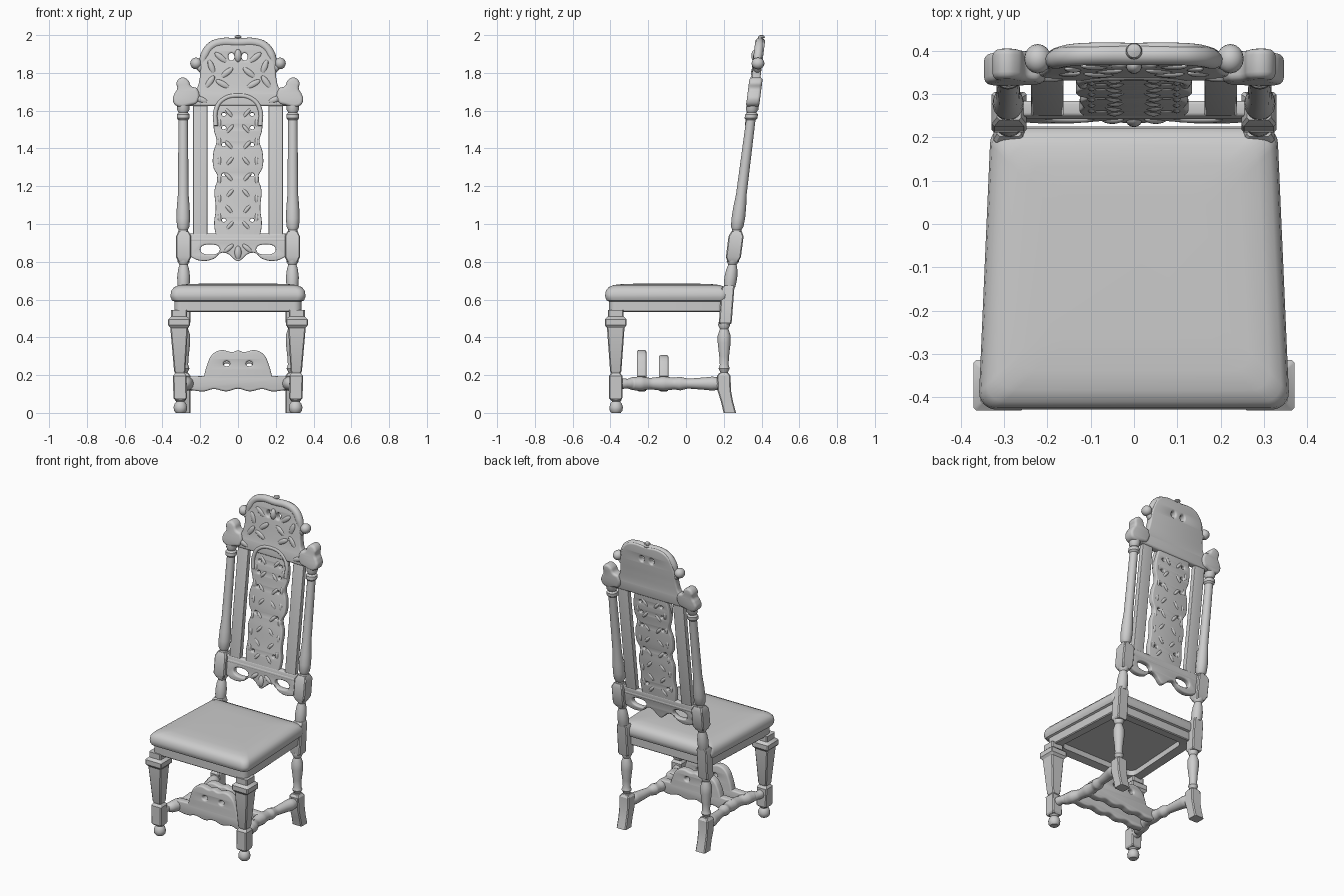
import bpy, bmesh
from math import radians, pi, cos, sin
from mathutils import Matrix


def lean(z):
    return 0.235 + 0.127 * (z - 0.7)      # backward slope of the chair back


def finish(name, mesh, mirror=False, angle=38):
    bm = bmesh.new()
    bm.from_mesh(mesh)
    bmesh.ops.remove_doubles(bm, verts=bm.verts, dist=0.0002)
    bmesh.ops.recalc_face_normals(bm, faces=bm.faces)
    bm.to_mesh(mesh)
    bm.free()
    mesh.shade_smooth()
    mesh.set_sharp_from_angle(angle=radians(angle))
    ob = bpy.data.objects.new(name, mesh)
    bpy.context.collection.objects.link(ob)
    if mirror:
        ob.modifiers.new("mirror", 'MIRROR').use_mirror_merge = False
    return ob


def loft(name, rings, mirror=False, angle=38):
    """Skin a list of closed rings of points and cap both ends."""
    bm = bmesh.new()
    vs = [[bm.verts.new(p) for p in ring] for ring in rings]
    n = len(rings[0])
    for a, b in zip(vs, vs[1:]):
        for i in range(n):
            j = (i + 1) % n
            bm.faces.new((a[i], a[j], b[j], b[i]))
    bm.faces.new(vs[0][::-1])
    bm.faces.new(vs[-1])
    me = bpy.data.meshes.new(name)
    bm.to_mesh(me)
    bm.free()
    return finish(name, me, mirror, angle)


def lathe(name, prof, x, y, mirror=True, n=24):
    """Turned part; y is a number or a function of z."""
    fy = y if callable(y) else (lambda z: y)
    loft(name, [[(x + r * cos(2 * pi * i / n), fy(z) + r * sin(2 * pi * i / n), z)
                 for i in range(n)] for r, z in prof], mirror)


def block(name, secs):
    """Squared part with chamfered corners: (z, x, y, half x, half y)."""
    rings = []
    for z, x, y, a, b in secs:
        c = 0.006
        rings.append([(x + u, y + v, z) for u, v in (
            (a, c - b), (a, b - c), (a - c, b), (c - a, b),
            (-a, b - c), (-a, c - b), (c - a, -b), (a - c, -b))])
    loft(name, rings, True, 30)


def curve_mesh(name, splines, cyclic, **props):
    cu = bpy.data.curves.new(name, 'CURVE')
    for k, v in props.items():
        setattr(cu, k, v)
    for pts in splines:
        sp = cu.splines.new('BEZIER')
        sp.bezier_points.add(len(pts) - 1)
        sp.use_cyclic_u = cyclic
        for bp, (co, r, kind) in zip(sp.bezier_points, pts):
            bp.co, bp.radius = co, r
            bp.handle_left_type = bp.handle_right_type = kind
    ob = bpy.data.objects.new(name, cu)
    bpy.context.collection.objects.link(ob)
    bpy.context.view_layer.update()
    dg = bpy.context.evaluated_depsgraph_get()
    me = bpy.data.meshes.new_from_object(ob.evaluated_get(dg))
    bpy.data.objects.remove(ob)
    return me


def plate(name, pts, y, t, holes=(), sym=True, bev=0.008):
    """Sawn board from an x,z outline (a third entry marks a corner)."""
    if sym:
        pts = pts + [(-p[0],) + tuple(p[1:]) for p in reversed(pts) if p[0] > 0]
    spl = [[((p[0], p[1], 0), 1, 'VECTOR' if len(p) > 2 else 'AUTO') for p in pts]]
    for hx, hz, rx, rz in holes:
        for s in (1, -1):
            spl.append([((s * hx + rx * cos(a * pi / 2), hz + rz * sin(a * pi / 2), 0), 1, 'AUTO')
                        for a in range(4)])
    me = curve_mesh(name, spl, True, dimensions='2D', fill_mode='BOTH', extrude=t / 2 - bev,
                    bevel_depth=bev, offset=-bev, bevel_resolution=2, resolution_u=6)
    fy = y if callable(y) else (lambda z: y)
    for v in me.vertices:
        x, z, d = v.co
        v.co = (x, fy(z) - d, z)
    finish(name, me, not sym)


def tube(name, pts, mirror=False):
    me = curve_mesh(name, [[((x, y, z), r, 'AUTO') for x, y, z, r in pts]], False,
                    dimensions='3D', bevel_depth=1.0, bevel_resolution=4,
                    use_fill_caps=True, resolution_u=6)
    finish(name, me, mirror)


def beads(name, items):
    """Carved lumps on the back: (x, z, y offset, rx, ry, rz, tilt)."""
    bm = bmesh.new()
    for x, z, dy, rx, ry, rz, tilt in items:
        m = (Matrix.Translation((x, lean(z) + dy, z)) @ Matrix.Rotation(radians(tilt), 4, 'Y')
             @ Matrix.Diagonal((rx, ry, rz, 1)))
        bmesh.ops.create_uvsphere(bm, u_segments=16, v_segments=10, radius=1, matrix=m)
    me = bpy.data.meshes.new(name)
    bm.to_mesh(me)
    bm.free()
    finish(name, me, True)


# Seat: hollow frame below, domed cushion above
def seat_ring(inset, z, r=0.04):
    f, b, y0, y1 = 0.357 - inset, 0.332 - inset, -0.428 + inset, 0.225 - inset
    out = []
    for k, (cx, cy) in enumerate(((b - r, y1 - r), (r - b, y1 - r), (r - f, y0 + r), (f - r, y0 + r))):
        for i in range(7):
            a = (k + i / 6) * pi / 2
            out.append((cx + r * cos(a), cy + r * sin(a), z))
    return out


loft("seat", [seat_ring(*s) for s in (
    (0.08, 0.575), (0.08, 0.54), (0.025, 0.535), (0.02, 0.54), (0.02, 0.59), (0.008, 0.595),
    (0.001, 0.61), (0, 0.625), (0.004, 0.648), (0.018, 0.665), (0.045, 0.677),
    (0.09, 0.682), (0.16, 0.684))])

# Front legs
lathe("front_foot", [(0.024, 0), (0.034, 0.012), (0.036, 0.03), (0.03, 0.05), (0.021, 0.06),
                     (0.029, 0.068), (0.029, 0.08)], 0.305, -0.37)
block("front_leg", [(z, 0.305 + 0.007 * min(1, z / 0.45), -0.372, h, h) for z, h in (
    (0.07, 0.03), (0.08, 0.036), (0.195, 0.036), (0.21, 0.025), (0.222, 0.03), (0.43, 0.045),
    (0.45, 0.046), (0.465, 0.058), (0.495, 0.058), (0.51, 0.042), (0.545, 0.042))])

# Back legs
block("back_foot", [(0, 0.285, 0.232, 0.034, 0.033), (0.06, 0.285, 0.217, 0.033, 0.032),
                    (0.12, 0.285, 0.202, 0.034, 0.036), (0.195, 0.285, 0.2, 0.034, 0.036),
                    (0.21, 0.285, 0.2, 0.024, 0.026)])
lathe("back_leg", [(0.026, 0.2), (0.02, 0.215), (0.03, 0.235), (0.023, 0.255), (0.026, 0.3),
                   (0.034, 0.37), (0.034, 0.41), (0.022, 0.445), (0.032, 0.465), (0.03, 0.48)],
      0.287, 0.202)
block("seat_post", [(0.47, 0.288, 0.208, 0.03, 0.03), (0.48, 0.288, 0.208, 0.036, 0.034),
                    (0.66, 0.288, 0.222, 0.036, 0.034), (0.675, 0.288, 0.23, 0.028, 0.028)])

# Turned back posts
lathe("lower_baluster", [(0.03, 0.665), (0.033, 0.69), (0.034, 0.72), (0.029, 0.76),
                         (0.022, 0.785), (0.032, 0.8), (0.032, 0.82)], 0.288, lean)
block("post_block", [(z, 0.288, lean(z), h, h) for z, h in (
    (0.8, 0.028), (0.825, 0.04), (0.935, 0.04), (0.96, 0.028))])
lathe("back_column", [(0.028, 0.95), (0.024, 0.968), (0.033, 0.985), (0.036, 1.03), (0.034, 1.09),
                      (0.028, 1.16), (0.027, 1.3), (0.025, 1.53), (0.025, 1.55), (0.034, 1.56),
                      (0.034, 1.58), (0.024, 1.59), (0.033, 1.605), (0.033, 1.64)], 0.29, lean)
plate("post_ear", [(0.25, 1.63), (0.325, 1.625), (0.345, 1.655), (0.336, 1.69), (0.322, 1.715),
                   (0.325, 1.75), (0.298, 1.775), (0.265, 1.762), (0.248, 1.73), (0.215, 1.715),
                   (0.215, 1.645)], lean, 0.07, sym=False, bev=0.015)

# Crest
plate("crest", [(0, 1.625), (0.26, 1.625, 0), (0.26, 1.695, 0), (0.222, 1.715), (0.203, 1.77),
                (0.198, 1.83), (0.18, 1.9), (0.15, 1.95), (0.1, 1.974), (0, 1.972)],
      lean, 0.045, holes=[(0.035, 1.885, 0.016, 0.02)], bev=0.01)
rim = [(0.195, 1.83), (0.175, 1.895), (0.143, 1.94), (0.095, 1.96), (0, 1.96)]
rim += [(-x, z) for x, z in rim[-2::-1]]
tube("crest_rim", [(x, lean(z) - 0.005, z, 0.024 if abs(x) < 0.18 else 0.014) for x, z in rim])
beads("crest_volute", [(0.222, 1.85, 0, 0.031, 0.034, 0.031, 0), (0.2, 1.825, 0, 0.018, 0.02, 0.035, 40)])
lathe("finial", [(0.02, 1.96), (0.02, 1.975), (0.01, 1.981), (0.019, 1.988), (0.016, 1.996),
                 (0.006, 2.0)], 0, lean, False)
beads("crest_carving", [(0, 1.89, -0.02, 0.019, 0.02, 0.035, 0)] + [
    (x, z, -0.02, 0.016, 0.01, 0.042, t) for x, z, t in (
        (0.09, 1.88, 50), (0.14, 1.83, 20), (0.06, 1.8, -50), (0.15, 1.75, -35), (0.08, 1.74, 60),
        (0.2, 1.66, 70))])

# Back slats and pierced centre panel
plate("side_slat", [(0.162, 0.92, 0), (0.238, 0.92, 0), (0.238, 1.66, 0), (0.162, 1.66, 0)],
      lean, 0.032, sym=False, bev=0.005)
plate("centre_panel", [(0, 0.93), (0.115, 0.93, 0), (0.126, 1.0), (0.118, 1.08), (0.124, 1.18),
                       (0.108, 1.25), (0.13, 1.3), (0.13, 1.38), (0.114, 1.44), (0.128, 1.5),
                       (0.122, 1.6), (0.09, 1.67), (0, 1.69)], lean, 0.034,
      holes=[(0.075, z, 0.011, 0.009) for z in (1.02, 1.26, 1.42, 1.51, 1.58)], bev=0.006)
arch = [(0.118, 1.52), (0.118, 1.6), (0.085, 1.655), (0, 1.68)]
arch += [(-x, z) for x, z in arch[-2::-1]]
tube("panel_arch", [(x, lean(z) - 0.016, z, 0.012) for x, z in arch])
beads("panel_carving", [(0.045, 0.99 + 0.085 * i, 0, 0.014, 0.024, 0.04, 40 if i % 2 else -40)
                        for i in range(8)]
      + [(0.098, 1.03 + 0.1 * i, 0, 0.014, 0.022, 0.035, 0) for i in range(6)])

# Lower back rail with two oval openings and a pendant
plate("lower_rail", [(0, 0.95), (0.26, 0.95, 0), (0.26, 0.83, 0), (0.2, 0.806), (0.13, 0.815),
                     (0.085, 0.848), (0.05, 0.84), (0.022, 0.815), (0, 0.803)], lean, 0.036,
      holes=[(0.148, 0.865, 0.052, 0.027)])
tube("rail_moulding", [(x, lean(0.915), 0.915, 0.02) for x in (-0.26, 0, 0.26)])
beads("rail_pendant", [(0, 0.845, -0.01, 0.02, 0.02, 0.04, 0), (0.05, 0.87, -0.012, 0.014, 0.014, 0.035, -50)])

# Side stretchers, turned and bowed slightly inwards
tube("side_stretcher", [(x, y, 0.155, r) for x, y, r in (
    (0.3, -0.35, 0.03), (0.295, -0.31, 0.025), (0.28, -0.285, 0.034), (0.268, -0.24, 0.038),
    (0.255, -0.19, 0.03), (0.248, -0.12, 0.038), (0.25, -0.06, 0.031), (0.254, -0.03, 0.036),
    (0.26, 0.01, 0.026), (0.27, 0.09, 0.032), (0.278, 0.14, 0.037), (0.285, 0.19, 0.03))], True)

# Two arched cross stretchers
for name, y, k, w in (("front_cross_stretcher", -0.235, 1.0, 0.27), ("rear_cross_stretcher", -0.118, 0.8, 0.25)):
    plate(name, [(0, 0.128), (0.06, 0.114), (0.13, 0.126), (0.18, 0.114), (w, 0.125, 0),
                 (w, 0.192, 0), (0.18, 0.195, 0), (0.165, 0.2 + 0.05 * k),
                 (0.135, 0.2 + 0.11 * k), (0.09, 0.2 + 0.132 * k), (0.03, 0.2 + 0.122 * k),
                 (0, 0.2 + 0.13 * k)], y, 0.05,
          holes=[(0.06, 0.2 + 0.06 * k, 0.017, 0.014)], bev=0.01)
